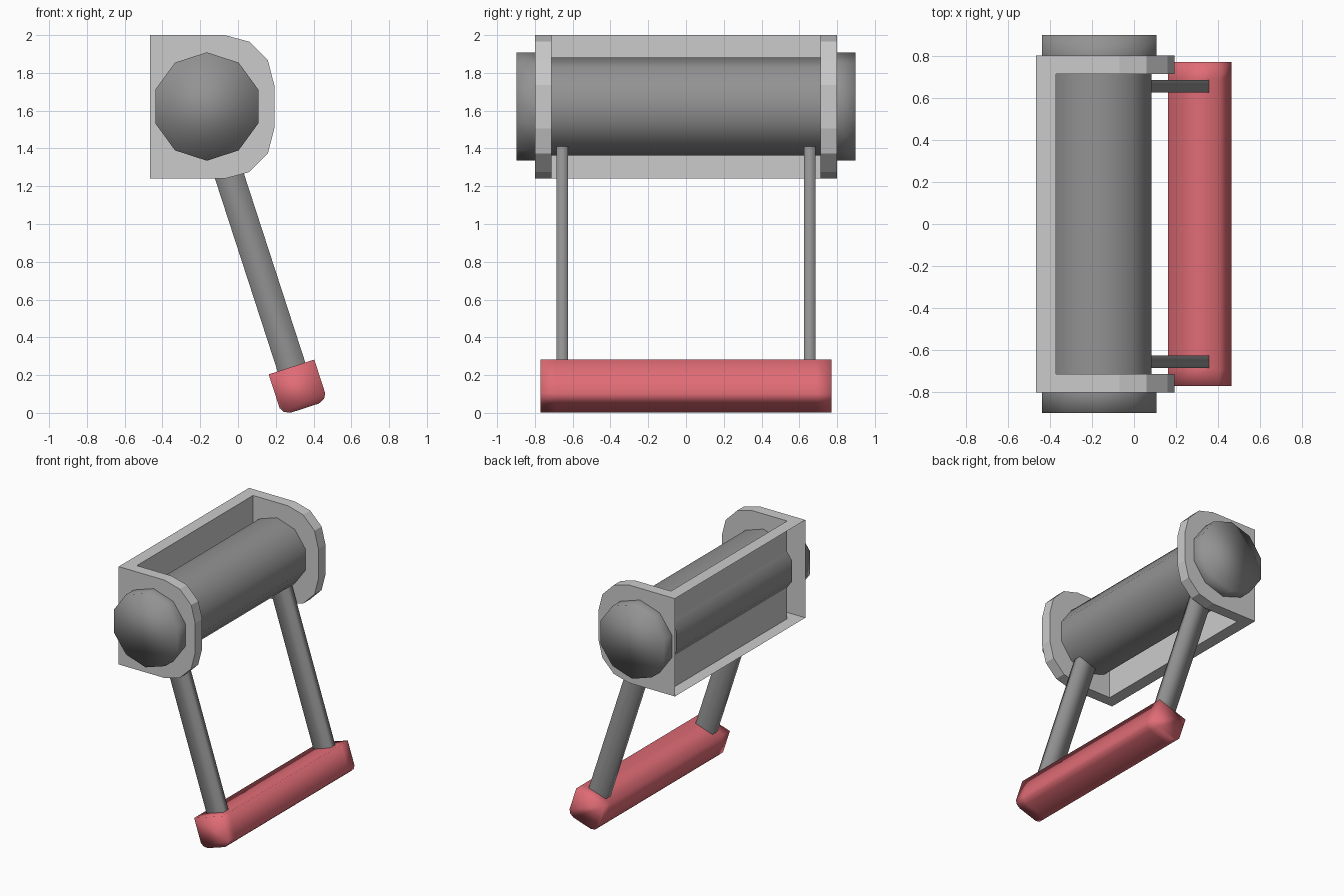
import bpy, bmesh, math

if "Cube" in bpy.data.objects:
    bpy.data.objects.remove(bpy.data.objects["Cube"])

PX, PZ = -0.165, 1.622          # pivot axis of the roller
TILT = math.radians(18)         # swing of the arms and grip


def material(name, colour):
    mat = bpy.data.materials.new(name)
    mat.diffuse_color = (*colour, 1)
    mat.use_nodes = True
    mat.node_tree.nodes["Principled BSDF"].inputs["Base Color"].default_value = mat.diffuse_color
    return mat


RED = material("red", (0.75, 0.15, 0.18))
DARK = material("dark_grey", (0.29, 0.29, 0.29))


def make(name, bm, smooth=True, mat=None):
    bmesh.ops.remove_doubles(bm, verts=bm.verts, dist=1e-4)
    bmesh.ops.recalc_face_normals(bm, faces=bm.faces)
    for f in bm.faces:
        f.smooth = smooth
    me = bpy.data.meshes.new(name)
    bm.to_mesh(me)
    bm.free()
    if mat:
        me.materials.append(mat)
    ob = bpy.data.objects.new(name, me)
    bpy.context.collection.objects.link(ob)
    return ob


def face(bm, pts):
    return bm.faces.new([bm.verts.new(p) for p in pts])


def prism(name, profile, ys, mat, cap0=True, cap1=True, skip=()):
    """Loft an x/z profile through the y stations, with optional end caps."""
    bm = bmesh.new()
    for y0, y1 in zip(ys, ys[1:]):
        for i, (a, b) in enumerate(zip(profile, profile[1:] + profile[:1])):
            if i not in skip:
                face(bm, [(a[0], y0, a[1]), (b[0], y0, b[1]), (b[0], y1, b[1]), (a[0], y1, a[1])])
    for y, cap in ((ys[0], cap0), (ys[-1], cap1)):
        if cap:
            face(bm, [(x, y, z) for x, z in profile])
    return make(name, bm, mat=mat)


def decagon(r):
    return [(PX + r * math.sin(i * math.pi / 5), PZ + r * math.cos(i * math.pi / 5))
            for i in range(10)]


def swing(u, v):
    """Point at sideways offset u and distance v down the tilted arm."""
    c, s = math.cos(TILT), math.sin(TILT)
    return (PX + c * u + s * v, PZ + s * u - c * v)


# Wall bracket: hollow-backed U with rounded side plates
XB, XW, YO, YI = -0.465, -0.37, 0.80, 0.713
half = [(-0.07, 0.38), (0.06, 0.345), (0.158, 0.247), (0.192, 0.115)]
curve = [(XW, 0.38)] + half + [(x, -z) for x, z in reversed(half)] + [(XW, -0.38)]
curve = [(x, z + 1.62) for x, z in curve]
bm = bmesh.new()
for s in (-1, 1):
    face(bm, [(XB, s * YO, 2.0)] + [(x, s * YO, z) for x, z in curve] + [(XB, s * YO, 1.24)])
    face(bm, [(x, s * YI, z) for x, z in curve])
    for a, b in zip(curve, curve[1:]):
        face(bm, [(a[0], s * YI, a[1]), (b[0], s * YI, b[1]),
                  (b[0], s * YO, b[1]), (a[0], s * YO, a[1])])
for z in (1.24, 2.0):
    face(bm, [(XB, -YO, z), (XB, YO, z), (XW, YO, z), (XW, YI, z), (XW, -YI, z), (XW, -YO, z)])
face(bm, [(XW, -YI, 1.24), (XW, YI, 1.24), (XW, YI, 2.0), (XW, -YI, 2.0)])
make("wall_bracket", bm, smooth=False)

# Roller between the plates and its end knobs
prism("roller", decagon(0.26), (-YI, YI), DARK, False, False)
prism("end_knob_front", decagon(0.287), (-0.898, -YO), DARK, True, False)
prism("end_knob_back", decagon(0.287), (YO, 0.898), DARK, False, True)

# Swing arms, open where they enter the roller and the grip
arm = [swing(-0.077, 0.2), swing(0.077, 0.2), swing(0.077, 1.47), swing(-0.077, 1.47)]
for name, s in (("arm_front", -1), ("arm_back", 1)):
    prism(name, arm, sorted((s * 0.625, s * 0.685)), DARK, skip=(0, 2))

# Red pull grip
side = [(0.127, 1.45), (0.127, 1.638), (0.112, 1.664), (0.078, 1.679)]
prism("pull_grip", [swing(u, v) for u, v in side]
      + [swing(-u, v) for u, v in reversed(side)], (-0.77, -0.69, 0.69, 0.77), RED)
